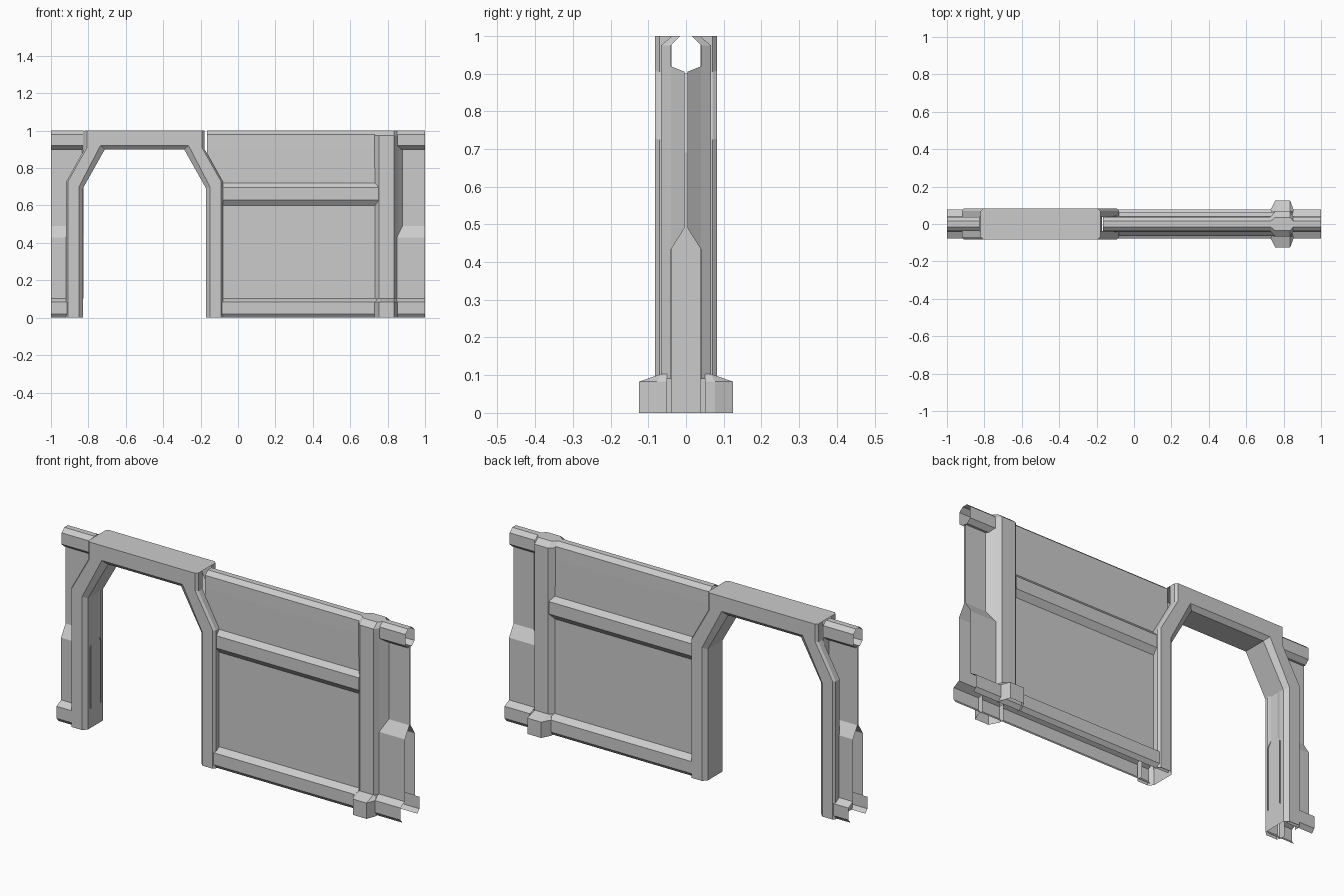
import bpy, bmesh
from mathutils import Vector

if "Cube" in bpy.data.objects:
    bpy.data.objects.remove(bpy.data.objects["Cube"])


def sheet(name, rows):
    """Grid of faces through rows of points on the +y half, mirrored to -y."""
    bm = bmesh.new()
    grid = [[bm.verts.new(p) for p in row] for row in rows]
    for a, b in zip(grid, grid[1:]):
        for i in range(len(a) - 1):
            bm.faces.new((a[i], b[i], b[i + 1], a[i + 1]))
    bmesh.ops.remove_doubles(bm, verts=bm.verts, dist=0.0005)
    bmesh.ops.recalc_face_normals(bm, faces=bm.faces)
    total = sum((f.normal * f.calc_area() for f in bm.faces), Vector())
    if total.y + 0.1 * total.z < 0:
        bmesh.ops.reverse_faces(bm, faces=bm.faces)
    mesh = bpy.data.meshes.new(name)
    bm.to_mesh(mesh)
    bm.free()
    ob = bpy.data.objects.new(name, mesh)
    bpy.context.collection.objects.link(ob)
    mod = ob.modifiers.new("mirror_y", 'MIRROR')
    mod.use_axis = (False, True, False)
    mod.merge_threshold = 0.0005
    return ob


def sweep(name, profile, x0, x1):
    """Run a (y, z) half profile along x."""
    return sheet(name, [[(x, y, z) for y, z in profile] for x in (x0, x1)])


# Shared half profiles (y, z)
BASE = [(.062, 0), (.078, .02), (.078, .083), (.042, .103)]
RAIL_TOP = [(.038, .98), (.015, 1), (0, 1)]
BAY = [(.042, .103), (.042, .60), (.065, .63), (.065, .695),
       (.042, .72), (.04, .915)] + RAIL_TOP
RAIL = [(0, .9), (.015, .9), (.038, .92)] + RAIL_TOP

# Main wall bay with mid rail, and base rails
sweep("wall_bay", BAY, -.165, .75)
sweep("base_rail_right", BASE, -.15, 1)
sweep("base_rail_left", BASE, -1, -.85)


# Wall ends: thick lower block, recessed thin web above, top rail
def wall_end(side, inner, web, end):
    sweep("end_block_" + side, [(.042, .103), (.042, .43)], inner, end)
    sheet("end_recess_" + side, [
        [(inner, .042, .43), (end, .042, .43)],
        [(web, .004, .49), (end, .004, .49)],
        [(web, .004, .905), (end, .004, .905)]])
    sheet("recess_cheek_" + side, [
        [(inner, .042, .43), (inner, .042, .92)],
        [(web, .004, .49), (web, .004, .905)]])
    sweep("top_rail_" + side, RAIL, inner, end)


wall_end("right", .85, .88, 1)
wall_end("left", -.825, -.835, -1)

# Post with chamfered sides and cap
sheet("post", [[(x, d, .09), (x, d, .975), (x, t, 1), (x, 0, 1)]
               for x, d, t in ((.73, .04, .015), (.755, .066, .036),
                               (.835, .066, .036), (.852, .04, .015))])

# Post foot
plan = [(.73, .05, .74, .05), (.73, .077, .75, .066), (.755, .125, .757, .066),
        (.835, .125, .833, .066), (.853, .077, .842, .066), (.853, .05, .845, .05)]
sheet("post_foot", [[(x, y, 0), (x, y, .083), (u, v, .103)]
                    for x, y, u, v in plan])

# Door frame: half outlines (x from door centre, z), mirrored about the centre
CX = -.5
reveal = [(.33, 0), (.33, .69), (.212, .90), (.212, .90)]
face_in = [(.35, 0), (.35, .70), (.235, .922), (.235, .922)]
face_out = [(.41, 0), (.41, .727), (.308, .908), (.308, 1)]
side = [(.42, 0), (.42, .725), (.32, .904), (.32, 1)]


def outline(half, y):
    pts = [(-x, z) for x, z in half] + [(x, z) for x, z in reversed(half)]
    return [(CX + x, y, z) for x, z in pts]


sheet("door_frame", [outline(reveal, 0), outline(reveal, .062),
                     outline(face_in, .082), outline(face_out, .082),
                     outline(side, .07), outline(side, .038)])
sheet("door_frame_top", [[(CX - .32, 0, 1), (CX + .32, 0, 1)],
                         [(CX - .32, .038, 1), (CX + .32, .038, 1)]])
